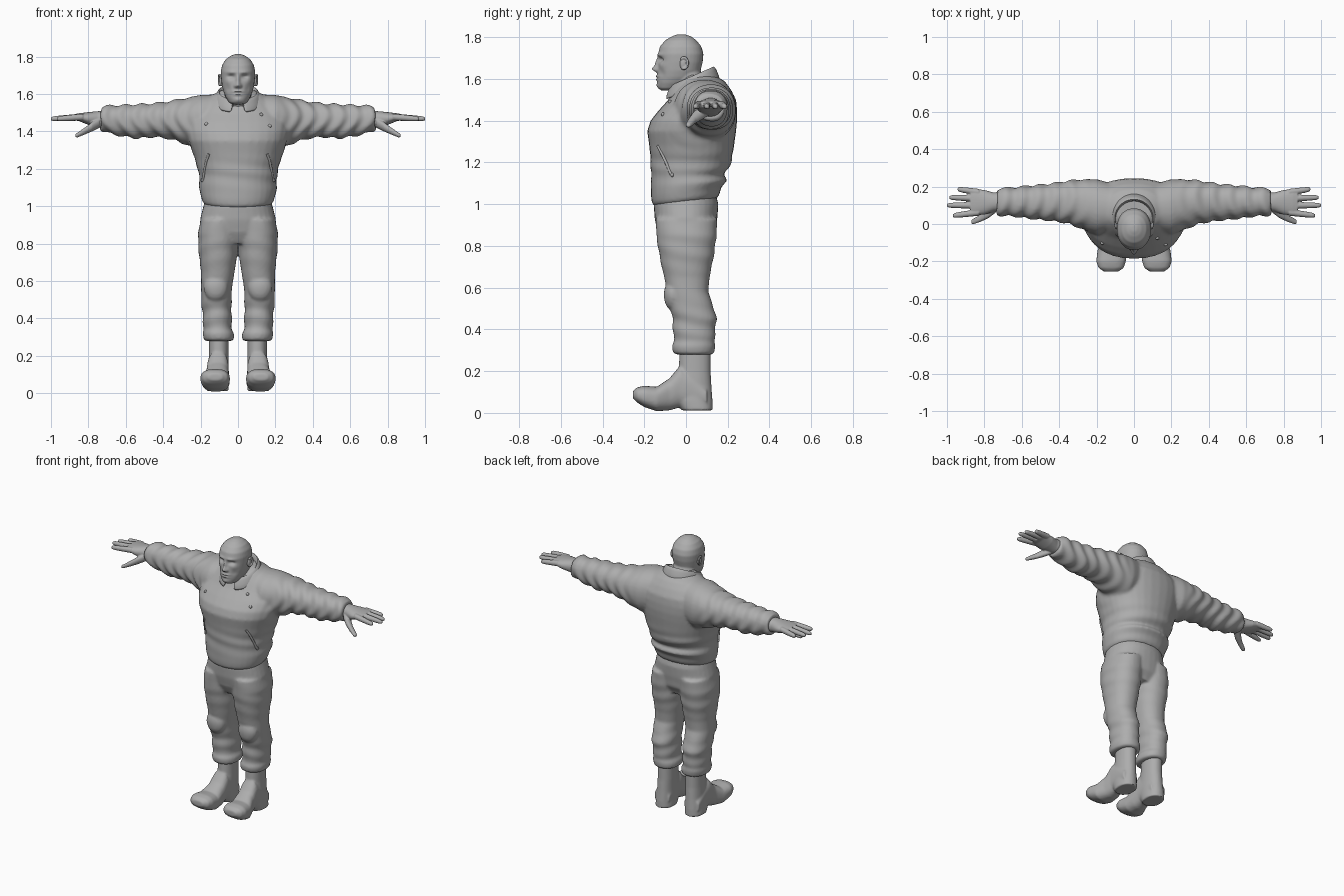
import bpy, bmesh, math
from math import sin, cos, pi, exp
from mathutils import Vector, Matrix
from mathutils.bvhtree import BVHTree

if "Cube" in bpy.data.objects:
    bpy.data.objects.remove(bpy.data.objects["Cube"], do_unlink=True)

grey = bpy.data.materials.new("clay grey")
grey.use_nodes = True
grey.diffuse_color = (0.42, 0.42, 0.42, 1)
grey.node_tree.nodes["Principled BSDF"].inputs["Base Color"].default_value = grey.diffuse_color


def loft(bm, axis, rings, side=1, power=2.2, count=32):
    """Closed tube through rings of (position, low a, high a, low b, high b)."""
    loops = []
    for pos, a0, a1, b0, b1 in rings:
        loop = []
        for i in range(count):
            c, s = cos(2 * pi * i / count), sin(2 * pi * i / count)
            c, s = (math.copysign(abs(k) ** (2 / power), k) for k in (c, s))
            co = [(a0 + a1 + c * (a1 - a0)) / 2, (b0 + b1 + s * (b1 - b0)) / 2]
            co.insert("xyz".index(axis), pos)
            loop.append(bm.verts.new((co[0] * side, co[1], co[2])))
        loops.append(loop)
    for low, high in zip(loops, loops[1:]):
        for i in range(count):
            j = (i + 1) % count
            bm.faces.new((low[i], low[j], high[j], high[i]))
    bm.faces.new(loops[0][::-1])
    bm.faces.new(loops[-1])


def ball(bm, centre, radii):
    matrix = Matrix.Translation(centre) @ Matrix.Diagonal((*radii, 1))
    bmesh.ops.create_uvsphere(bm, u_segments=20, v_segments=12, radius=1, matrix=matrix)


def finish(name, bm, voxel=None, smooth=4, sculpt=None, thickness=None):
    """Turn a bmesh into a fused, smoothed and sculpted object."""
    bmesh.ops.recalc_face_normals(bm, faces=bm.faces)
    mesh = bpy.data.meshes.new(name)
    bm.to_mesh(mesh)
    bm.free()
    obj = bpy.data.objects.new(name, mesh)
    bpy.context.collection.objects.link(obj)
    mesh.materials.append(grey)
    bpy.ops.object.select_all(action="DESELECT")
    obj.select_set(True)
    bpy.context.view_layer.objects.active = obj
    if voxel:
        remesh = obj.modifiers.new("fuse", "REMESH")
        remesh.mode = "VOXEL"
        remesh.voxel_size = voxel
        soften = obj.modifiers.new("soften", "SMOOTH")
        soften.iterations = smooth
        bpy.ops.object.modifier_apply(modifier="fuse")
        bpy.ops.object.modifier_apply(modifier="soften")
    if sculpt:
        moves = [sculpt(v.co, v.normal) for v in obj.data.vertices]
        for v, move in zip(obj.data.vertices, moves):
            v.co += move
    if thickness:
        obj.modifiers.new("thickness", "SOLIDIFY").thickness = thickness
        obj.modifiers.new("round", "SUBSURF").levels = 1
    bpy.ops.object.shade_smooth_by_angle(angle=math.radians(50))
    return obj


def bell(value, centre, width):
    return exp(-((value - centre) / width) ** 2)


# Jacket: torso and both sleeves fused, with cloth folds
def jacket_folds(co, normal):
    x = abs(co.x)
    sleeve = min(1, max(0, (x - 0.22) / 0.1))
    fold = 0.005 * sleeve * sin(75 * x + 3 * sin(20 * co.z) + 18 * co.y)
    fold += 0.006 * (1 - sleeve) * bell(co.z, 1.17, 0.07) * sin(70 * co.z + 9 * co.x) * (0.4 + 2 * max(0, co.y))
    tilt = 0.13 * co.y * min(1, max(0, (1.15 - co.z) / 0.1))
    return normal * fold + Vector((0, 0, tilt))


bm = bmesh.new()
torso = [(1.01, .175, -.15, .15), (1.025, .19, -.163, .16), (1.06, .2, -.168, .17),
         (1.1, .21, -.168, .195), (1.14, .205, -.168, .185), (1.21, .218, -.17, .22),
         (1.28, .24, -.176, .23), (1.35, .265, -.186, .24), (1.4, .275, -.17, .245),
         (1.45, .275, -.13, .245), (1.5, .25, -.085, .24), (1.55, .2, -.055, .215),
         (1.59, .15, -.03, .185), (1.62, .09, 0, .13)]
loft(bm, "z", [(z, -w, w, y0, y1) for z, w, y0, y1 in torso])
sleeve = [(.06, -.03, .2, 1.33, 1.6), (.2, -.06, .24, 1.3, 1.595), (.28, -.025, .238, 1.33, 1.578),
          (.36, .005, .23, 1.36, 1.563), (.45, .018, .215, 1.37, 1.55), (.55, .028, .205, 1.362, 1.545),
          (.65, .042, .195, 1.38, 1.54), (.71, .043, .193, 1.395, 1.538), (.735, .05, .185, 1.405, 1.53)]
for side in (1, -1):
    loft(bm, "x", sleeve, side)
jacket = finish("jacket", bm, 0.01, 4, jacket_folds)

# Fold-over collar, open at the throat
bm = bmesh.new()
profile = [(.088, -.03), (.093, .055), (.102, .075), (.115, .06), (.138, 0)]
rows = []
steps = 36
for i in range(steps + 1):
    angle = math.radians(-166 + 332 * i / steps)
    lift = 1.545 + 0.045 * cos(angle)
    rows.append([bm.verts.new((r * sin(angle), .03 + r * cos(angle), lift + h)) for r, h in profile])
for left, right in zip(rows, rows[1:]):
    for k in range(len(profile) - 1):
        bm.faces.new((left[k], left[k + 1], right[k + 1], right[k]))
finish("collar", bm, thickness=0.01)

# Buttons and pocket welts laid on the jacket front
surface = BVHTree.FromObject(jacket, bpy.context.evaluated_depsgraph_get())


def on_front(x, z):
    hit = surface.ray_cast(Vector((x, -1, z)), Vector((0, 1, 0)))[0]
    return hit or Vector((x, 0, z))


bm = bmesh.new()
for x, z in ((.17, 1.43), (-.17, 1.44), (.125, 1.49), (.19, 1.14), (-.19, 1.14)):
    ball(bm, on_front(x, z), (.01, .008, .01))
finish("buttons", bm)

for side, label in ((1, "left"), (-1, "right")):
    curve = bpy.data.curves.new(label + "_pocket_welt", "CURVE")
    curve.dimensions = "3D"
    curve.bevel_depth = 0.007
    curve.use_fill_caps = True
    path = [on_front(side * x, z) for x, z in ((.155, 1.28), (.17, 1.24), (.18, 1.19), (.188, 1.14))]
    spline = curve.splines.new("POLY")
    spline.points.add(len(path) - 1)
    for point, co in zip(spline.points, path):
        point.co = (*co, 1)
    curve.materials.append(grey)
    bpy.context.collection.objects.link(bpy.data.objects.new(label + "_pocket_welt", curve))


# Trousers: hips, legs with rolled cuffs, and padded knees
def trouser_folds(co, normal):
    shin = bell(co.z, .42, .1) + 0.6 * bell(co.z, .78, .1)
    return normal * 0.003 * shin * sin(65 * co.z + 14 * co.y + 10 * abs(co.x))


bm = bmesh.new()
hips = [(.8, .15, -.1, .11), (.86, .2, -.135, .14), (.93, .203, -.15, .15), (1, .185, -.155, .155), (1.06, .17, -.14, .14)]
loft(bm, "z", [(z, -w, w, y0, y1) for z, w, y0, y1 in hips])
leg = [(.28, .03, .175, -.05, .125), (.29, .022, .183, -.063, .136), (.32, .022, .19, -.066, .142),
       (.345, .034, .184, -.058, .136), (.45, .034, .192, -.065, .147), (.52, .035, .197, -.08, .128),
       (.58, .03, .197, -.09, .107), (.65, .018, .198, -.105, .113), (.75, .004, .21, -.127, .133),
       (.85, -.005, .214, -.142, .147), (.93, -.01, .2, -.145, .15)]
for side in (1, -1):
    loft(bm, "z", leg, side)
    ball(bm, (side * .118, -.062, .565), (.066, .045, .072))
finish("trousers", bm, 0.009, 3, trouser_folds)

# Boots with curled toes and a raised arch
shaft = [(.32, .052, .155, -.03, .118), (.2, .05, .156, -.035, .118), (.13, .05, .16, -.06, .122),
         (.06, .05, .166, -.05, .127), (.012, .05, .168, -.02, .127)]
foot = [(.1, .055, .165, .03, .12), (.03, .05, .165, .03, .19), (-.03, .05, .165, .026, .225),
        (-.08, .048, .172, .012, .165), (-.14, .044, .195, .008, .125), (-.2, .043, .202, .028, .13),
        (-.235, .055, .19, .05, .122), (-.255, .085, .16, .07, .105)]
for side, label in ((1, "left"), (-1, "right")):
    bm = bmesh.new()
    loft(bm, "z", shaft, side)
    loft(bm, "y", foot, side, 2.5)
    finish(label + "_boot", bm, 0.007, 4)

# Hands: palm, four spread fingers and a lowered thumb
palm = [(.69, .07, .17, 1.415, 1.51), (.75, .066, .168, 1.422, 1.508), (.8, .05, .182, 1.435, 1.503),
        (.85, .047, .187, 1.455, 1.497), (.875, .055, .18, 1.46, 1.492)]
thumb = [(.74, .06, .12, 1.42, 1.475), (.78, .03, .085, 1.4, 1.45), (.82, .012, .05, 1.383, 1.42),
         (.86, -.002, .028, 1.367, 1.392), (.87, .002, .02, 1.37, 1.386)]
fingers = ((.062, .045, .968), (.1, .1, 1.0), (.137, .142, .987), (.17, .186, .943))
for side, label in ((1, "left"), (-1, "right")):
    bm = bmesh.new()
    loft(bm, "x", palm, side)
    loft(bm, "x", thumb, side)
    for base, tip, reach in fingers:
        rings = []
        for t, r in ((0, .018), (.4, .017), (.7, .0155), (.92, .013), (1, .008)):
            x, y, z = .83 + t * (reach - .83), base + t * (tip - base), 1.477 - .01 * t
            rings.append((x, y - r, y + r, z - r, z + r))
        loft(bm, "x", rings, side, 2, 16)
    finish(label + "_hand", bm, 0.004, 2)


# Head: skull and neck, with a face pushed out of the front
# Each feature is (x, z, width, height, push), mirrored across the face
features = [(0, 1.648, .015, .014, -.024), (0, 1.675, .01, .026, -.015), (.013, 1.642, .008, .008, -.009),
            (.036, 1.693, .02, .012, .015), (.033, 1.716, .026, .009, -.006), (0, 1.613, .026, .006, -.008),
            (0, 1.597, .022, .006, -.007), (0, 1.605, .028, .003, .003), (0, 1.568, .024, .013, -.007),
            (.056, 1.665, .018, .016, -.004), (.052, 1.625, .014, .02, .005)]


def face(co, normal):
    front = min(1, max(0, -normal.y * 2)) * (1 if co.y < -.04 and co.z > 1.55 else 0)
    push = sum(p * bell(abs(co.x), x, w) * bell(co.z, z, h) for x, z, w, h, p in features)
    return Vector((0, push * front, 0))


bm = bmesh.new()
neck = [(1.47, .08, -.055, .095), (1.54, .076, -.065, .088), (1.62, .074, -.06, .078), (1.66, .06, -.05, .06)]
skull = [(1.545, .03, -.12, -.04), (1.555, .048, -.132, -.02), (1.58, .064, -.137, .02), (1.61, .077, -.138, .055),
         (1.64, .085, -.135, .07), (1.68, .09, -.133, .08), (1.72, .092, -.134, .084), (1.755, .085, -.125, .074),
         (1.785, .066, -.1, .05), (1.804, .04, -.068, .024), (1.814, .015, -.04, -.005)]
for rings in (neck, skull):
    loft(bm, "z", [(z, -w, w, y0, y1) for z, w, y0, y1 in rings])
finish("head", bm, 0.005, 8, face)

# Ears with a raised rim, and eyes
bm = bmesh.new()
for side in (1, -1):
    ball(bm, (side * .09, -.012, 1.672), (.012, .018, .03))
    rim = 14
    for i in range(rim):
        angle = pi * (-0.55 + 1.35 * i / rim)
        ball(bm, (side * (.099 + .004 * cos(angle)), -.01 + .019 * cos(angle), 1.676 + .026 * sin(angle)), (.006, .006, .007))
finish("ears", bm, 0.003, 3)

bm = bmesh.new()
for side in (1, -1):
    ball(bm, (side * .035, -.098, 1.692), (.014, .012, .009))
finish("eyes", bm)
